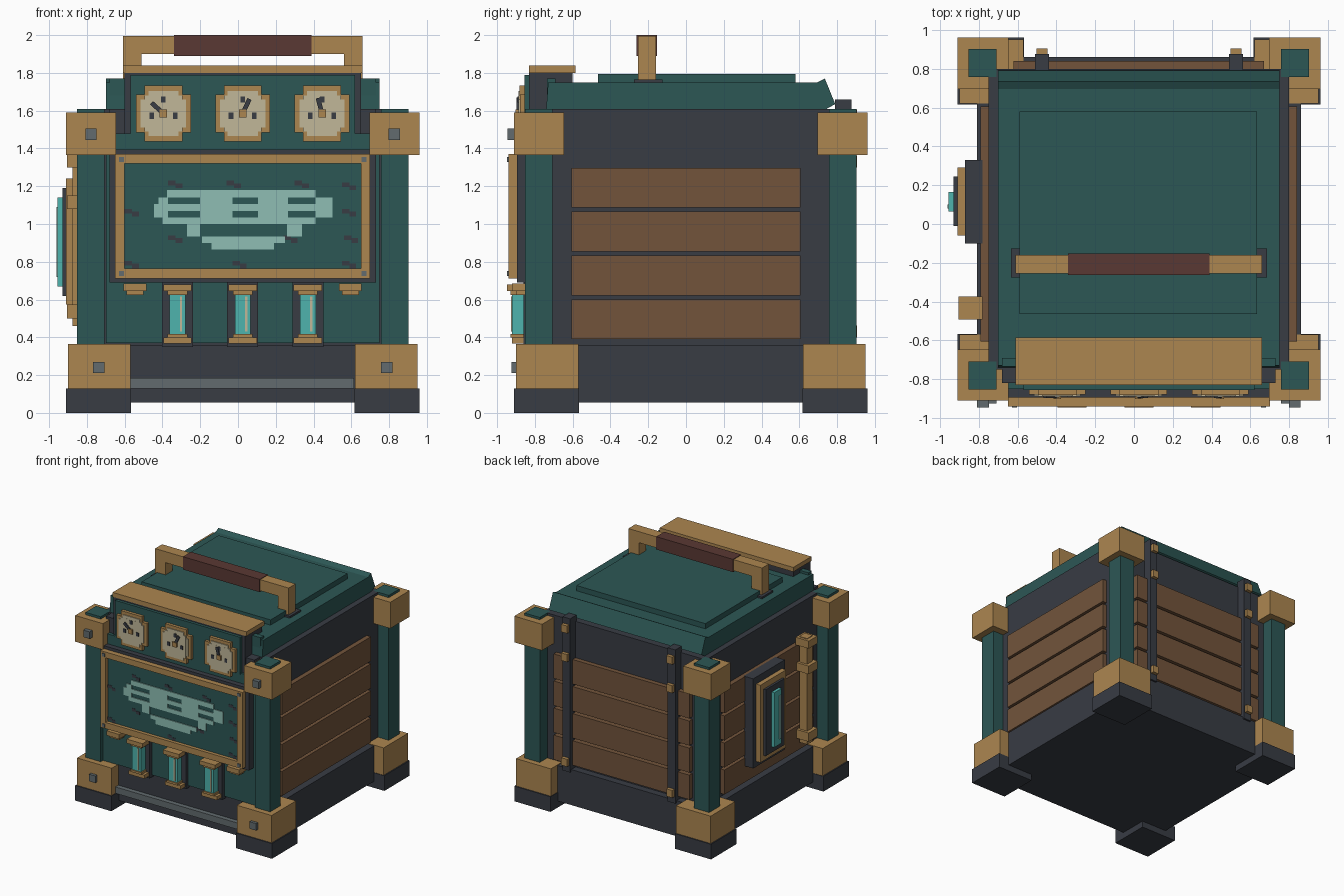
import bpy, bmesh, math
from mathutils import Matrix, Vector

if "Cube" in bpy.data.objects:
    bpy.data.objects.remove(bpy.data.objects["Cube"], do_unlink=True)


def material(name, rgb):
    lin = [((c / 255 + 0.055) / 1.055) ** 2.4 for c in rgb] + [1.0]
    m = bpy.data.materials.new(name)
    m.use_nodes = True
    m.diffuse_color = lin
    bsdf = m.node_tree.nodes["Principled BSDF"]
    bsdf.inputs["Base Color"].default_value = lin
    bsdf.inputs["Roughness"].default_value = 0.8
    return m


TEAL = material("dark teal", (44, 87, 85))
DARK = material("charcoal", (56, 60, 68))
GOLD = material("brass", (172, 134, 80))
WOOD = material("brown wood", (114, 84, 59))
GRIP = material("red brown leather", (90, 56, 51))
CREAM = material("cream", (193, 183, 152))
MINT = material("pale mint", (142, 190, 180))
CYAN = material("bright cyan", (78, 180, 174))
GREY = material("steel grey", (98, 107, 110))


def finish(name, mat, bm):
    bmesh.ops.recalc_face_normals(bm, faces=bm.faces)
    me = bpy.data.meshes.new(name)
    bm.to_mesh(me)
    bm.free()
    me.materials.append(mat)
    ob = bpy.data.objects.new(name, me)
    bpy.context.collection.objects.link(ob)
    return ob


def boxes(name, mat, *spans):
    """One object made of boxes given as (x0, x1, y0, y1, z0, z1)."""
    bm = bmesh.new()
    for x0, x1, y0, y1, z0, z1 in spans:
        size = Matrix.Diagonal((x1 - x0, y1 - y0, z1 - z0, 1))
        mid = Matrix.Translation(((x0 + x1) / 2, (y0 + y1) / 2, (z0 + z1) / 2))
        bmesh.ops.create_cube(bm, size=1, matrix=mid @ size)
    return finish(name, mat, bm)


def prism(name, mat, profile, x0, x1):
    """Extrude a (y, z) profile along x."""
    bm = bmesh.new()
    face = bm.faces.new([bm.verts.new((x0, y, z)) for y, z in profile])
    ext = bmesh.ops.extrude_face_region(bm, geom=[face])
    verts = [v for v in ext["geom"] if isinstance(v, bmesh.types.BMVert)]
    bmesh.ops.translate(bm, verts=verts, vec=(x1 - x0, 0, 0))
    return finish(name, mat, bm)


C = 0.025  # body axis in x and y

# Core body and base
boxes("core_body", DARK, (-0.75, 0.80, -0.75, 0.80, 0.3, 1.61))
boxes("base", DARK, (-0.81, 0.86, -0.81, 0.86, 0.055, 0.36))
boxes("base_step", GREY, (-0.575, 0.615, -0.85, -0.80, 0.13, 0.185))

# Corner posts with brass brackets and feet
for sx, xn in ((-1, "right"), (1, "left")):
    for sy, yn in ((-1, "front"), (1, "back")):
        def corner(part, mat, off, half, z0, z1):
            x, y = C + sx * off, C + sy * off
            boxes(f"{yn}_{xn}_{part}", mat, (x - half, x + half, y - half, y + half, z0, z1))
        corner("post", TEAL, 0.805, 0.072, 0.1, 1.61)
        corner("top_bracket", GOLD, 0.803, 0.132, 1.365, 1.59)
        corner("bottom_bracket", GOLD, 0.76, 0.165, 0.13, 0.365)
        corner("foot", DARK, 0.763, 0.172, 0.0, 0.13)
    for part, x, z, y in (("upper", C + sx * 0.803, 1.475, -0.945), ("lower", C + sx * 0.763, 0.24, -0.925)):
        boxes(f"{part}_{xn}_rivet", GREY, (x - 0.03, x + 0.03, y, -0.88, z - 0.03, z + 0.03))

# Wooden planks on both sides and the back
for i in range(4):
    z0 = 0.39 + i * 0.2325
    z1 = z0 + 0.21
    boxes(f"side_planks_{i}", WOOD, (-0.79, -0.74, -0.605, 0.605, z0, z1), (0.79, 0.84, -0.605, 0.605, z0, z1))
    boxes(f"back_plank_{i}", WOOD, (-0.62, 0.67, 0.79, 0.84, z0, z1))

# Straps with brass clips on the back
for n, x in (("right", -0.475), ("left", 0.525)):
    boxes(f"back_strap_{n}", DARK, (x - 0.036, x + 0.036, 0.79, 0.875, 0.34, 1.66))
    boxes(f"strap_clips_{n}", GOLD, *[(x - 0.028, x + 0.028, 0.86, 0.905, z - 0.032, z + 0.032)
                                      for z in (0.43, 1.33, 1.575)])

# Lid with raised plate and slanted back lip
prism("lid", TEAL, [(-0.74, 1.61), (-0.73, 1.75), (0.70, 1.75), (0.745, 1.61)], -0.70, 0.75)
prism("lid_back_lip", TEAL, [(0.685, 1.745), (0.735, 1.77), (0.79, 1.635), (0.745, 1.61)], -0.70, 0.75)
boxes("lid_raised_plate", TEAL, (-0.59, 0.635, -0.465, 0.58, 1.74, 1.795))
boxes("lid_front_lip", TEAL, (-0.68, 0.73, -0.735, -0.69, 1.68, 1.77))

# Carrying handle
boxes("handle_mounts", DARK, (-0.635, -0.49, -0.275, -0.125, 1.74, 1.765), (0.54, 0.685, -0.275, -0.125, 1.74, 1.765))
boxes("handle_frame", GOLD, (-0.61, -0.51, -0.255, -0.16, 1.755, 1.995), (0.56, 0.66, -0.255, -0.16, 1.755, 1.995),
      (-0.51, 0.56, -0.255, -0.16, 1.90, 1.995))
boxes("handle_grip", GRIP, (-0.34, 0.39, -0.262, -0.153, 1.89, 2.0))

# Front panel and instrument housing
boxes("front_panel", TEAL, (-0.70, 0.75, -0.83, -0.74, 0.37, 1.40))
boxes("panel_band", TEAL, (-0.68, 0.73, -0.85, -0.70, 1.39, 1.48))
boxes("instrument_housing", DARK, (-0.60, 0.65, -0.83, -0.60, 1.45, 1.80))
boxes("instrument_shoulders", DARK, (-0.68, 0.73, -0.82, -0.70, 1.45, 1.61))
boxes("instrument_panel", TEAL, (-0.57, 0.62, -0.855, -0.82, 1.47, 1.79))
boxes("housing_cap", GOLD, (-0.61, 0.66, -0.83, -0.585, 1.80, 1.838))

# Three stepped dials with needles
for n, x, angle in (("right", -0.395, 48), ("middle", 0.025, -25), ("left", 0.445, 15)):
    z = 1.585

    def dial(part, mat, y, steps):
        # the layers overlap as one stepped disc, kept a hair apart in depth
        boxes(f"{n}_dial_{part}", mat, *[(x - w, x + w, y - 0.0005 * i, -0.845, z - h, z + h)
                                         for i, (w, h) in enumerate(steps)])
    dial("rim", GOLD, -0.88, ((0.145, 0.10), (0.10, 0.147)))
    dial("face", CREAM, -0.887, ((0.12, 0.075), (0.08, 0.12), (0.10, 0.095)))
    boxes(f"{n}_dial_marks", DARK, *[(x + u - 0.012, x + u + 0.012, -0.893, -0.886, z + v - 0.016, z + v + 0.016)
                                     for u, v in ((-0.062, -0.012), (0.062, -0.012), (0, 0.075))])
    needle = boxes(f"{n}_needle", DARK, (-0.012, 0.012, -0.897, -0.886, 0.0, 0.085))
    needle.location = (x, 0, z)
    needle.rotation_euler = (0, -math.radians(angle), 0)
    boxes(f"{n}_needle_hub", GOLD, (x - 0.02, x + 0.02, -0.902, -0.886, z - 0.02, z + 0.02))

# Display: backing, frame, screen
boxes("display_backing", DARK, (-0.68, 0.73, -0.895, -0.82, 0.69, 1.395))
boxes("display_frame", GOLD, (-0.65, 0.70, -0.94, -0.89, 1.32, 1.37), (-0.65, 0.70, -0.94, -0.89, 0.712, 0.765),
      (-0.65, -0.60, -0.94, -0.89, 0.765, 1.32), (0.65, 0.70, -0.94, -0.89, 0.765, 1.32))
boxes("display_screen", TEAL, (-0.605, 0.655, -0.91, -0.89, 0.76, 1.325))
boxes("display_rivets", GREY, *[(x - 0.013, x + 0.013, -0.947, -0.93, z - 0.013, z + 0.013)
                                for x in (-0.617, 0.667) for z in (0.737, 1.342)])

# Abstract mint pattern in horizontal runs: (z0, z1, run start and end pairs)
HOLES = (-0.37, -0.20, -0.03, 0.105, 0.265, 0.41)
rows = ((1.14, 1.18, (-0.375, 0.41)),
        (1.105, 1.14, (-0.42, *HOLES, 0.50)),
        (1.07, 1.105, (-0.445, 0.50)),
        (1.035, 1.07, (-0.445, *HOLES, 0.50)),
        (1.0, 1.035, (-0.40, 0.41)),
        (0.935, 1.0, (-0.27, -0.20, 0.26, 0.34)),
        (0.90, 0.935, (-0.19, 0.25)),
        (0.865, 0.90, (-0.14, 0.19)))
boxes("display_pattern", MINT, *[(r[i], r[i + 1], -0.917, -0.909, z0, z1)
                                 for z0, z1, r in rows for i in range(0, len(r), 2)])

# Dark wavy specks on the screen
specks = [(-0.34, 1.21), (-0.03, 1.21), (0.33, 1.21), (0.58, 1.20), (-0.57, 1.06), (0.58, 1.06),
          (-0.34, 0.92), (0.27, 0.92), (0.59, 0.92), (-0.57, 0.785), (0.0, 0.785), (0.58, 0.785)]
boxes("screen_specks", DARK, *[s for x, z in specks for s in
                               ((x - 0.03, x + 0.01, -0.913, -0.909, z - 0.005, z + 0.02),
                                (x + 0.01, x + 0.045, -0.913, -0.909, z - 0.02, z + 0.005))])

# Three glass tubes between brass holders
for n, x in (("right", -0.32), ("middle", 0.025), ("left", 0.37)):
    boxes(f"{n}_tube_backing", DARK, (x - 0.082, x + 0.082, -0.86, -0.80, 0.35, 0.69))
    boxes(f"{n}_tube_holders", GOLD, (x - 0.075, x + 0.075, -0.947, -0.85, 0.645, 0.68),
          (x - 0.052, x + 0.052, -0.93, -0.85, 0.625, 0.645),
          (x - 0.052, x + 0.052, -0.93, -0.85, 0.40, 0.418), (x - 0.075, x + 0.075, -0.92, -0.85, 0.368, 0.40))
    boxes(f"{n}_glass_tube", CYAN, (x - 0.042, x + 0.042, -0.92, -0.855, 0.41, 0.635))
    boxes(f"{n}_tube_scale", CREAM, (x + 0.012, x + 0.024, -0.926, -0.919, 0.43, 0.615))
for n, x in (("right", -0.545), ("left", 0.595)):
    boxes(f"{n}_display_support", GOLD, (x - 0.06, x + 0.06, -0.92, -0.82, 0.645, 0.685),
          (x - 0.045, x + 0.045, -0.90, -0.82, 0.625, 0.645))

# Side window on the right
boxes("side_window_backing", DARK, (-0.87, -0.78, -0.10, 0.33, 0.53, 1.30))
boxes("side_window_frame", GOLD, (-0.91, -0.86, -0.06, 0.29, 0.575, 1.24))
boxes("side_window_inset", DARK, (-0.93, -0.90, -0.01, 0.245, 0.62, 1.19))
boxes("side_window_glass", CYAN, (-0.955, -0.92, 0.065, 0.165, 0.67, 1.14))
boxes("side_window_glint", MINT, (-0.962, -0.954, 0.08, 0.10, 0.72, 1.09))

# Brass pipe on the right with collars
boxes("side_pipe", GOLD, (-0.875, -0.80, -0.47, -0.395, 0.46, 1.37))
boxes("pipe_collars", GOLD, *[(-0.905, -0.78, -0.492, -0.373, z0, z1)
                              for z0, z1 in ((0.50, 0.575), (1.08, 1.15), (1.30, 1.365))])
